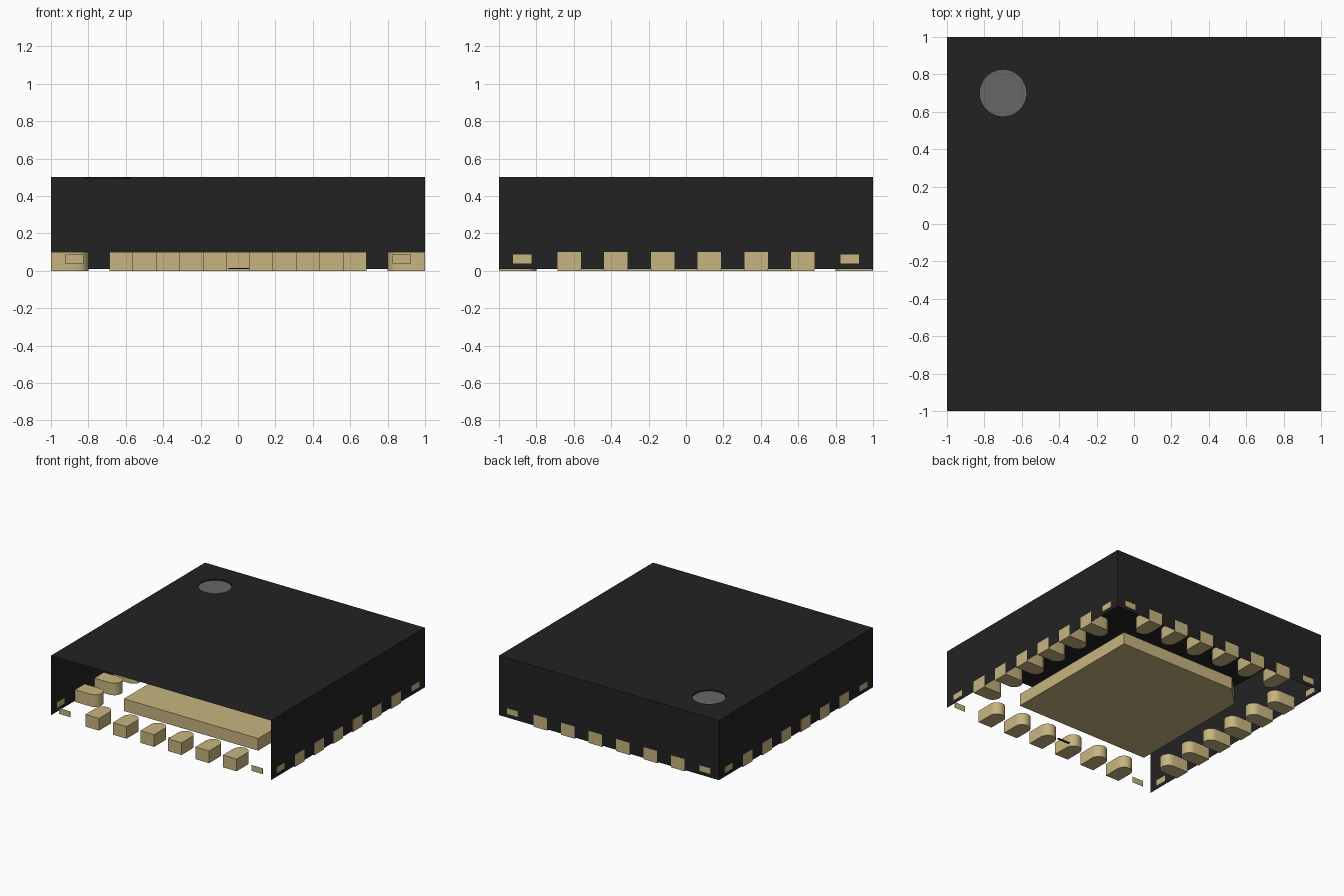
import bpy, bmesh, math
from mathutils import Matrix, Vector

if "Cube" in bpy.data.objects:
    bpy.data.objects.remove(bpy.data.objects["Cube"], do_unlink=True)


def material(name, color):
    m = bpy.data.materials.new(name)
    m.diffuse_color = (*color, 1)
    m.use_nodes = True
    bsdf = next(n for n in m.node_tree.nodes if n.type == 'BSDF_PRINCIPLED')
    bsdf.inputs["Base Color"].default_value = (*color, 1)
    bsdf.inputs["Roughness"].default_value = 0.6
    return m


BLACK = material("black resin", (0.0165, 0.0165, 0.0165))
GREY = material("grey marker", (0.135, 0.135, 0.135))
TAN = material("tan metal", (0.565, 0.455, 0.215))


def finish(bm, name, mat, smooth=False):
    mesh = bpy.data.meshes.new(name)
    bm.to_mesh(mesh)
    bm.free()
    mesh.materials.append(mat)
    ob = bpy.data.objects.new(name, mesh)
    bpy.context.collection.objects.link(ob)
    if smooth:
        bpy.ops.object.select_all(action='DESELECT')
        ob.select_set(True)
        bpy.context.view_layer.objects.active = ob
        bpy.ops.object.shade_smooth_by_angle(angle=math.radians(35))
    return ob


def prism(name, outline, z0, z1, mat, turn=0.0, smooth=False):
    """Extrude a flat outline from z0 to z1, then turn it about the z axis."""
    bm = bmesh.new()
    face = bm.faces.new([bm.verts.new((x, y, z0)) for x, y in outline])
    ext = bmesh.ops.extrude_face_region(bm, geom=[face])
    top = [v for v in ext["geom"] if isinstance(v, bmesh.types.BMVert)]
    bmesh.ops.translate(bm, verts=top, vec=(0, 0, z1 - z0))
    bmesh.ops.recalc_face_normals(bm, faces=bm.faces)
    bm.transform(Matrix.Rotation(turn, 4, 'Z'))
    return finish(bm, name, mat, smooth)


def circle(cx, cy, r, n, start=0.0, sweep=math.tau):
    return [(cx + r * math.cos(start + sweep * i / n),
             cy + r * math.sin(start + sweep * i / n)) for i in range(n)]


S, Z0, Z1 = 0.999, 0.01, 0.5          # body half width, bottom, top
DOT = circle(-0.7, 0.7, 0.125, 48)    # marker recess rim
DIP = 0.49                            # marker depth

# Body shell: lid with a round hole, three walls, open front and underside
bm = bmesh.new()
square = [(-S, -S), (S, -S), (S, S), (-S, S)]
lid = [bm.verts.new((x, y, Z1)) for x, y in square]
rim = [bm.verts.new((x, y, Z1)) for x, y in DOT]
edges = [bm.edges.new((loop[i - 1], loop[i])) for loop in (lid, rim) for i in range(len(loop))]
bmesh.ops.triangle_fill(bm, edges=edges, use_beauty=True, normal=Vector((0, 0, 1)))
bm.normal_update()
for f in bm.faces:
    if f.normal.z < 0:
        f.normal_flip()
low = [bm.verts.new((x, y, Z0)) for x, y in square]
for i in (1, 2, 3):
    j = (i + 1) % 4
    bm.faces.new((low[i], low[j], lid[j], lid[i]))
sunk = [bm.verts.new((x, y, DIP)) for x, y in DOT]
for i in range(len(rim)):
    bm.faces.new((rim[i - 1], rim[i], sunk[i], sunk[i - 1]))
finish(bm, "body_shell", BLACK)

# Marker disc at the bottom of the recess
bm = bmesh.new()
bm.faces.new([bm.verts.new((x, y, DIP)) for x, y in DOT])
finish(bm, "corner_marker", GREY)

# Central thermal pad with one cut corner
H, C = 0.61, 0.16
prism("thermal_pad", [(-H, -H), (H, -H), (H, H), (C - H, H), (-H, H - C)], 0, 0.1, TAN)

# Contact pads, six a side with rounded inner ends, and tie bar ends near the corners
W = 0.0625
for side, name in enumerate(("front", "left", "back", "right")):
    turn = side * math.pi / 2
    for k in range(6):
        c = -0.625 + 0.25 * k
        arc = circle(c, -0.8 - W, W, 12, 0, math.pi) + [(c - W, -0.8 - W)]
        prism(f"{name}_contact_{k + 1}", [(c - W, -1), (c + W, -1)] + arc,
              0, 0.1, TAN, turn, smooth=True)
    for c in (-0.875, 0.875):
        x0, x1 = c - 0.05, c + 0.05
        prism(f"{name}_tie_bar_end", [(x0, -1), (x1, -1), (x1, -0.998), (x0, -0.998)],
              0.04, 0.087, TAN, turn)

# Small resin sliver between the middle front contacts
prism("resin_sliver", [(-0.05, -0.83), (0.06, -0.83), (0.06, -0.81), (-0.05, -0.81)],
      0.01, 0.014, BLACK)
